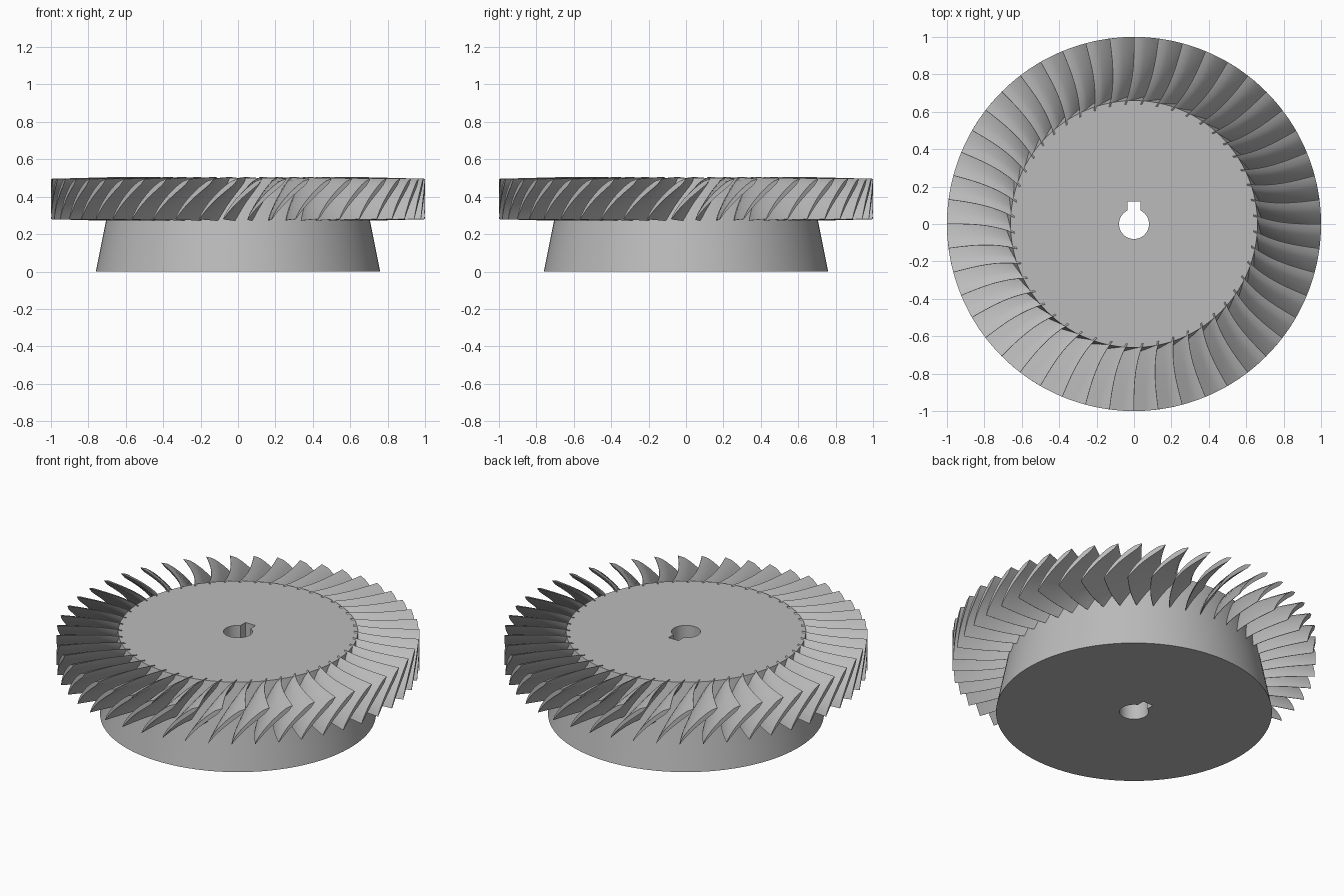
import bpy, bmesh, math
from mathutils import Matrix, Vector

cube = bpy.data.objects.get("Cube")
if cube:
    bpy.data.objects.remove(cube)

steel = bpy.data.materials.new("grey steel")
steel.use_nodes = True
steel.diffuse_color = (0.5, 0.5, 0.5, 1)
steel.node_tree.nodes["Principled BSDF"].inputs["Base Color"].default_value = (0.5, 0.5, 0.5, 1)

BLADES = 48
TOP = 0.5


def finish(name, bm):
    bmesh.ops.recalc_face_normals(bm, faces=bm.faces)
    mesh = bpy.data.meshes.new(name)
    bm.to_mesh(mesh)
    bm.free()
    obj = bpy.data.objects.new(name, mesh)
    mesh.materials.append(steel)
    bpy.context.collection.objects.link(obj)
    return obj


def smooth(obj):
    bpy.ops.object.select_all(action='DESELECT')
    obj.select_set(True)
    bpy.context.view_layer.objects.active = obj
    bpy.ops.object.shade_smooth_by_angle(angle=math.radians(35))


# Tapered hub
bm = bmesh.new()
bmesh.ops.create_cone(bm, cap_ends=True, segments=128, radius1=0.76, radius2=0.66,
                      depth=TOP, matrix=Matrix.Translation((0, 0, TOP / 2)))
hub = finish("hub", bm)

# Keyed shaft hole: round arc with a square slot towards the back
bm = bmesh.new()
half, radius = 0.034, 0.08
start = math.acos(half / radius)
sweep = math.tau - (math.pi - 2 * start)
outline = [(half, 0.12), (-half, 0.12)]
for i in range(41):
    a = math.pi - start + sweep * i / 40
    outline.append((radius * math.cos(a), radius * math.sin(a)))
face = bm.faces.new([bm.verts.new((x, y, -0.1)) for x, y in outline])
ext = bmesh.ops.extrude_face_region(bm, geom=[face])
bmesh.ops.translate(bm, vec=(0, 0, 0.8), verts=[v for v in ext["geom"] if isinstance(v, bmesh.types.BMVert)])
cutter = finish("shaft_hole_cutter", bm)
cutter.hide_render = True
cutter.hide_set(True)
cut = hub.modifiers.new("shaft hole", 'BOOLEAN')
cut.object = cutter
cut.solver = 'EXACT'
bpy.context.view_layer.objects.active = hub
bpy.ops.object.modifier_apply(modifier=cut.name)
bpy.data.objects.remove(cutter)
smooth(hub)


def section(k):
    """Closed airfoil (arc offset, height); k runs from root 0 to tip 1."""
    z_top, z_bot = 0.51 - 0.01 * k, 0.27 + 0.01 * k
    sweep_s = 0.12 + 0.09 * k
    shift = 0.05 * (1 - k) ** 3
    n = 10
    centre = []
    for i in range(n + 1):
        t = i / n
        # steep at the foot, leaning over near the top
        centre.append(Vector((shift - sweep_s * (1 - (0.55 * t + 0.45 * t * t)),
                              z_bot + (z_top - 0.005 - z_bot) * t)))
    left, right = [], []
    for i, p in enumerate(centre):
        d = (centre[min(i + 1, n)] - centre[max(i - 1, 0)]).normalized()
        t = i / n
        w = 0.03 * math.sqrt(max(0, 1 - t ** 8)) * t ** 0.7 / 2 + 0.001
        side = Vector((-d.y, d.x)) * w
        left.append(p + side)
        right.append(p - side)
    return left + right[::-1]


# Ring of curved blades
bm = bmesh.new()
STEPS = 8
for b in range(BLADES):
    base = math.tau * b / BLADES + math.pi / 2
    rings = []
    for j in range(STEPS + 1):
        k = j / STEPS
        r = 0.64 + 0.36 * k
        ring = []
        for s, z in section(k):
            a = base + s / r
            ring.append(bm.verts.new((r * math.cos(a), r * math.sin(a), z)))
        rings.append(ring)
    for lo, hi in zip(rings, rings[1:]):
        for i in range(len(lo)):
            m = (i + 1) % len(lo)
            bm.faces.new((lo[i], lo[m], hi[m], hi[i]))
    bm.faces.new(rings[0][::-1])
    bm.faces.new(rings[-1])
blades = finish("blades", bm)
smooth(blades)
